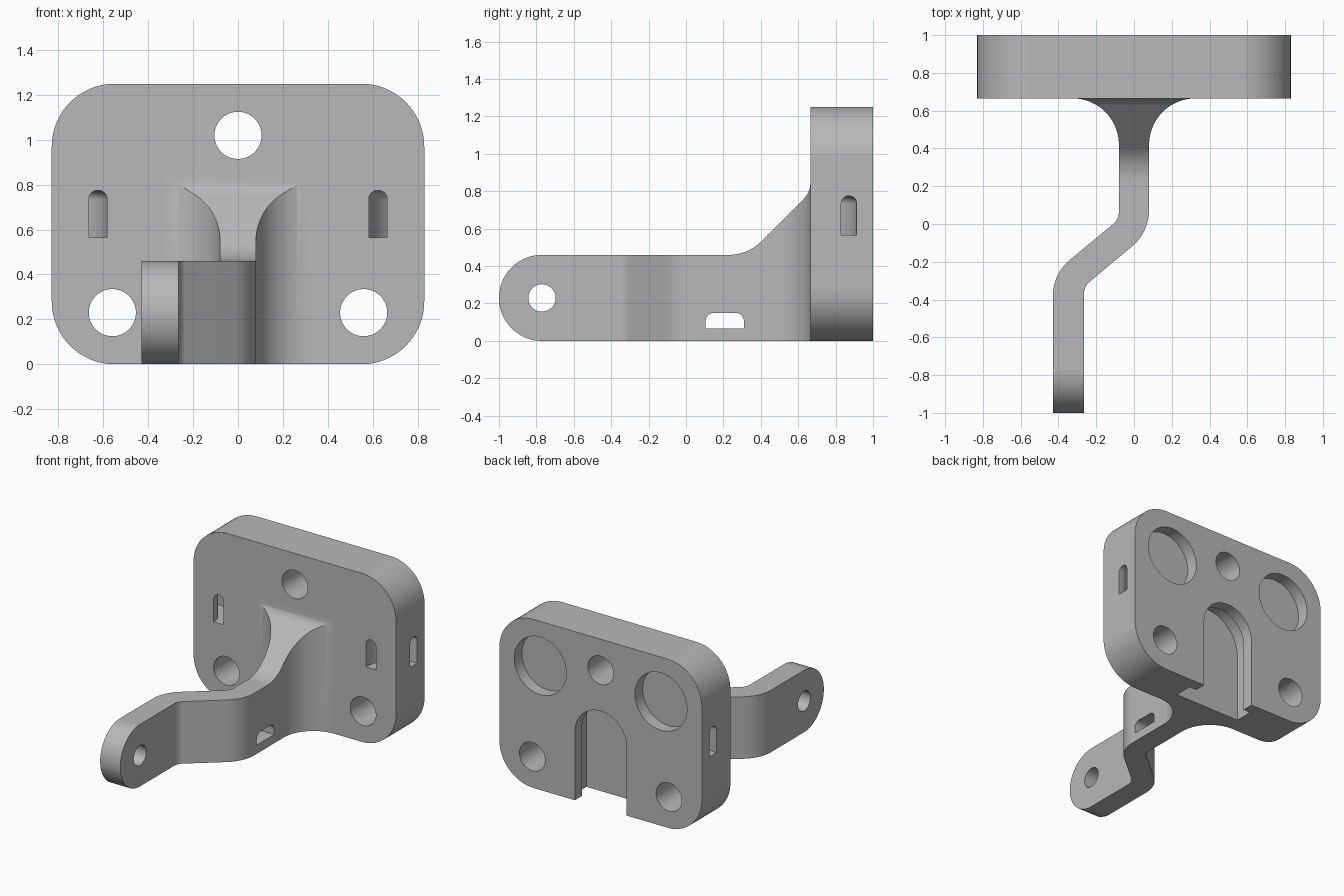
import bpy, bmesh, math
from mathutils import Vector

cube = bpy.data.objects.get("Cube")
if cube:
    bpy.data.objects.remove(cube, do_unlink=True)

grey = bpy.data.materials.new("light_grey")
grey.use_nodes = True
GREY = (0.48, 0.48, 0.48, 1)
grey.diffuse_color = GREY
grey.node_tree.nodes["Principled BSDF"].inputs["Base Color"].default_value = GREY


def rounded(corners):
    """Outline from (u, v, radius) corners, with each corner filleted."""
    out = []
    n = len(corners)
    for i, (u, v, r) in enumerate(corners):
        p = Vector((u, v))
        if not r:
            out.append(p)
            continue
        a = (Vector(corners[i - 1][:2]) - p).normalized()
        b = (Vector(corners[(i + 1) % n][:2]) - p).normalized()
        half = a.angle(b) / 2
        t = r / math.tan(half)
        c = p + (a + b).normalized() * r / math.sin(half)
        v0, v1 = p + a * t - c, p + b * t - c
        phi = math.pi - 2 * half
        steps = max(6, round(phi / math.radians(5)))
        for k in range(steps + 1):
            f = k / steps
            out.append(c + (v0 * math.sin((1 - f) * phi) + v1 * math.sin(f * phi)) / math.sin(phi))
    return [p for i, p in enumerate(out) if (p - out[i - 1]).length > 1e-4]


def box(u0, u1, v0, v1, bottom=0, top=0):
    return rounded([(u0, v0, bottom), (u1, v0, bottom), (u1, v1, top), (u0, v1, top)])


def disc(u, v, r):
    return box(u - r, u + r, v - r, v + r, r, r)


def loft(name, rings):
    """Closed solid through a list of matching rings."""
    bm = bmesh.new()
    loops = [[bm.verts.new(p) for p in ring] for ring in rings]
    for lo, hi in zip(loops, loops[1:]):
        for i in range(len(lo)):
            bm.faces.new((lo[i - 1], lo[i], hi[i], hi[i - 1]))
    bm.faces.new(loops[0])
    bm.faces.new(loops[-1])
    bmesh.ops.recalc_face_normals(bm, faces=bm.faces)
    me = bpy.data.meshes.new(name)
    bm.to_mesh(me)
    bm.free()
    me.materials.append(grey)
    ob = bpy.data.objects.new(name, me)
    bpy.context.collection.objects.link(ob)
    return ob


def prism(name, outline, axis, lo, hi):
    place = {"X": lambda p, d: (d, p.x, p.y),
             "Y": lambda p, d: (p.x, d, p.y),
             "Z": lambda p, d: (p.x, p.y, d)}[axis]
    return loft(name, [[place(p, d) for p in outline] for d in (lo, hi)])


def combine(ob, tool, operation="DIFFERENCE"):
    mod = ob.modifiers.new(operation.lower(), "BOOLEAN")
    mod.operation, mod.solver, mod.object = operation, "EXACT", tool
    bpy.context.view_layer.update()
    bpy.context.view_layer.objects.active = ob
    bpy.ops.object.modifier_apply(modifier=mod.name)
    bpy.data.objects.remove(tool, do_unlink=True)


FRONT, BACK, HALF_W, HEIGHT = 0.665, 1.0, 0.83, 1.25

# Mounting plate with rounded corners
bracket = prism("mounting_bracket", box(-HALF_W, HALF_W, 0, HEIGHT, 0.28, 0.28), "Y", FRONT, BACK)

# Offset arm: plan outline with flared root, trimmed by its side profile
arm = prism("offset_arm", rounded([
    (0.33, 0.72, 0), (0.33, FRONT, 0), (0.08, FRONT, 0.245),
    (0.08, -0.043, 0.25), (-0.265, -0.331, 0.08), (-0.265, -1.1, 0),
    (-0.43, -1.1, 0), (-0.43, -0.265, 0.25), (-0.08, 0.025, 0.08),
    (-0.08, FRONT, 0.245), (-0.33, FRONT, 0), (-0.33, 0.72, 0)]), "Z", -0.1, 1)
side = prism("arm_side_profile", rounded([
    (-1, 0, 0.23), (0.72, 0, 0), (0.72, 0.85, 0), (FRONT, 0.85, 0),
    (FRONT, 0.795, 0.12), (0.33, 0.46, 0.24), (-1, 0.46, 0.23)]), "X", -0.6, 0.6)
combine(arm, side, "INTERSECT")

# Arm tip hole and cable tie slot
combine(arm, prism("tip_hole", disc(-0.77, 0.23, 0.073), "X", -0.6, 0.6))
combine(arm, prism("arm_slot", box(0.105, 0.31, 0.065, 0.15, 0, 0.045), "X", -0.6, 0.6))
combine(bracket, arm, "UNION")

# Screw holes through the plate
for x, z in ((0, 1.02), (-0.56, 0.23), (0.56, 0.23)):
    combine(bracket, prism("screw_hole", disc(x, z, 0.105), "Y", 0.5, 1.1))

# Round pockets and curved channels on both sides
channel = box(0.165, 0.247, 0.565, 0.775, 0, 0.04)
for s in (-1, 1):
    combine(bracket, prism("round_pocket", disc(s * 0.495, 0.92, 0.213), "Y", 0.91, 1.1))
    rings = []
    for step in range(23):
        a = math.radians(80 + step * 5)
        rings.append([(s * (HALF_W + p.x * math.cos(a)), FRONT + p.x * math.sin(a), p.y)
                      for p in channel])
    combine(bracket, loft("side_channel", rings))

# Undercut slide-in slot in the back
combine(bracket, prism("slot_undercut", box(-0.27, 0.27, -0.1, 0.775, 0, 0.27), "Y", 0.78, 0.915))
combine(bracket, prism("slot_opening", box(-0.212, 0.212, -0.1, 0.717, 0, 0.212), "Y", 0.85, 1.1))

# Smooth curved walls, crisp edges
bpy.ops.object.select_all(action="DESELECT")
bracket.select_set(True)
bpy.context.view_layer.objects.active = bracket
bpy.ops.object.shade_smooth_by_angle(angle=math.radians(25))
weighted = bracket.modifiers.new("weighted_normals", "WEIGHTED_NORMAL")
weighted.keep_sharp = True
